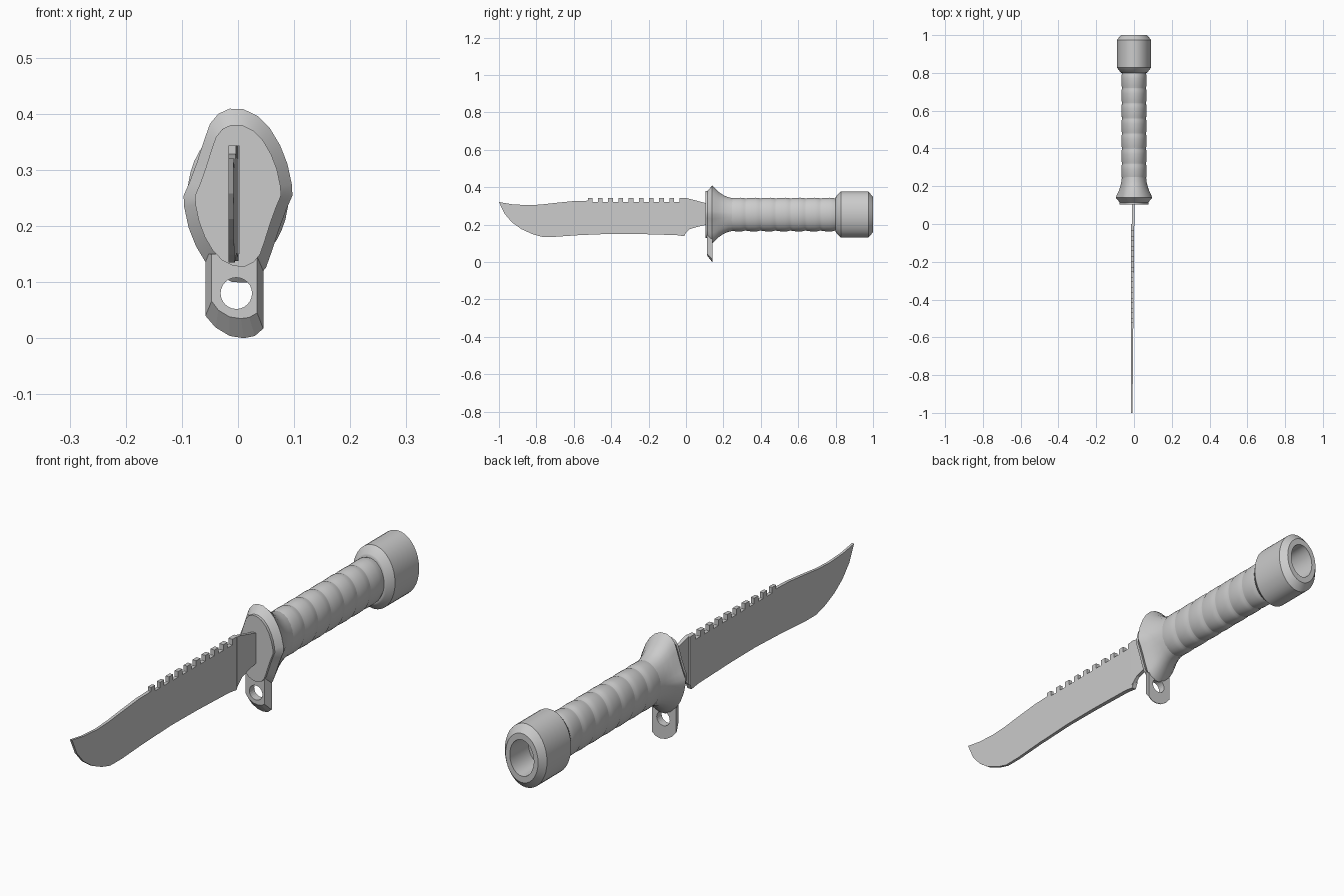
import bpy, bmesh, math

if "Cube" in bpy.data.objects:
    bpy.data.objects.remove(bpy.data.objects["Cube"])

steel = bpy.data.materials.new("grey_steel")
steel.diffuse_color = (0.6, 0.6, 0.6, 1)
steel.use_nodes = True
steel.node_tree.nodes["Principled BSDF"].inputs["Base Color"].default_value = steel.diffuse_color
CZ = 0.254  # height of the handle axis


def make(name, bm, smooth=True):
    bmesh.ops.recalc_face_normals(bm, faces=bm.faces)
    me = bpy.data.meshes.new(name)
    bm.to_mesh(me)
    bm.free()
    ob = bpy.data.objects.new(name, me)
    me.materials.append(steel)
    bpy.context.collection.objects.link(ob)
    bpy.ops.object.select_all(action='DESELECT')
    ob.select_set(True)
    bpy.context.view_layer.objects.active = ob
    if smooth:
        bpy.ops.object.shade_smooth_by_angle(angle=math.radians(28))
    return ob


def loft(name, rings, smooth=True):
    """Skin a list of equal-length point rings and cap both ends."""
    bm = bmesh.new()
    vs = [[bm.verts.new(p) for p in r] for r in rings]
    n = len(rings[0])
    for a, b in zip(vs, vs[1:]):
        for i in range(n):
            bm.faces.new((a[i], a[(i + 1) % n], b[(i + 1) % n], b[i]))
    bm.faces.new(vs[0])
    bm.faces.new(vs[-1])
    return make(name, bm, smooth)


def ellipse(y, a, b, n=36):
    return [(a * math.cos(2 * math.pi * i / n), y, CZ + b * math.sin(2 * math.pi * i / n))
            for i in range(n)]


# blade: outline with square saw teeth, thinning towards the tip
spine = [(-1, .321), (-.93, .309), (-.85, .304), (-.78, .307), (-.7, .316), (-.6, .326), (-.525, .328)]
teeth = []
for i in range(10):
    y = -.525 + i * .0545
    teeth += [(y, .343), (y + .025, .343), (y + .025, .321), (y + .0545, .321)]
teeth = teeth[:-2]
teeth += [(-.03, .321), (-.03, .343), (0, .343)]
edge = [(0, .16), (-.01, .138), (-.05, .144), (-.25, .15), (-.4, .151), (-.57, .144), (-.7, .135),
        (-.77, .135), (-.82, .149), (-.88, .176), (-.93, .212), (-.97, .258)]
outline = spine + teeth + edge
# the last full notch merges with the root of the blade
outline = [p for i, p in enumerate(outline) if i == 0 or p != outline[i - 1]]
loft("blade", [[(-.017, y, z) for y, z in outline],
               [(.001 + .009 * y, y, z) for y, z in outline]], False)

# tang between blade and guard
tang = [(-.01, .343), (0, .343), (.11, .314), (.11, .199), (.06, .188), (.02, .176), (0, .158), (-.01, .15)]
loft("tang", [[(x, y, z) for y, z in tang] for x in (-.011, .003)], False)

# guard: skewed oval, symmetric by half turn, flowing into the handle
half = [(.097, 0), (.096, .02), (.088, .057), (.075, .09), (.057, .12), (.035, .142), (.01, .154),
        (-.015, .155), (-.035, .146), (-.05, .128), (-.06, .10), (-.073, .06), (-.086, .025)]
oval = half + [(-x, -z) for x, z in half]


def guard_ring(y, sx, sz, t=0):
    pts = []
    for x, z in oval:
        a = math.atan2(z / .155, x / .097)
        ex, ez = .064 * math.cos(a), .088 * math.sin(a)
        pts.append((x * sx * (1 - t) + ex * t, y, CZ + z * sz * (1 - t) + ez * t))
    return pts


loft("guard", [guard_ring(.104, .79, .815), guard_ring(.115, .79, .815), guard_ring(.14, 1, 1),
               guard_ring(.155, 1, 1, .2), guard_ring(.175, 1, 1, .5), guard_ring(.2, 1, 1, .76),
               guard_ring(.225, 1, 1, .92), guard_ring(.25, 1, 1, 1)])

# lanyard tab below the guard, with a round hole
back = [(-.058, .15), (-.058, .04), (-.04, .019), (-.015, .004), (.01, 0), (.03, .004), (.045, .017), (.045, .15)]
front = [(-.047, .15), (-.047, .066), (-.035, .05), (-.015, .038), (.005, .035), (.02, .037), (.034, .045), (.034, .15)]
tab = loft("lanyard_tab", [[(x, .113, z) for x, z in front], [(x, .14, z) for x, z in back],
                           [(x, .143, z) for x, z in back]], False)
cutter = loft("hole_cutter", [[(-.003 + .028 * math.cos(k * math.pi / 12), y,
                                .08 + .028 * math.sin(k * math.pi / 12)) for k in range(24)]
                              for y in (.05, .2)], False)
cutter.hide_render = True
bpy.context.view_layer.objects.active = tab
mod = tab.modifiers.new("hole", 'BOOLEAN')
mod.operation = 'DIFFERENCE'
mod.solver = 'EXACT'
mod.object = cutter
bpy.ops.object.modifier_apply(modifier="hole")
bpy.data.objects.remove(cutter)

# ribbed handle grip
grip = [ellipse(.2, .062, .085)]
for i in range(7):
    y = .24 + i * .08
    for dy, s in ((0, .955), (.012, 1), (.05, 1.01), (.068, 1), (.078, .955)):
        grip.append(ellipse(y + dy, .066 * s, .089 * s))
grip.append(ellipse(.83, .063, .085))
loft("handle", grip)

# hollow pommel
loft("pommel", [ellipse(y, .09 * s, .123 * s) for y, s in
                ((.8, .74), (.803, .8), (.828, 1), (.975, 1), (1, .77), (1, .57), (.89, .54))])
